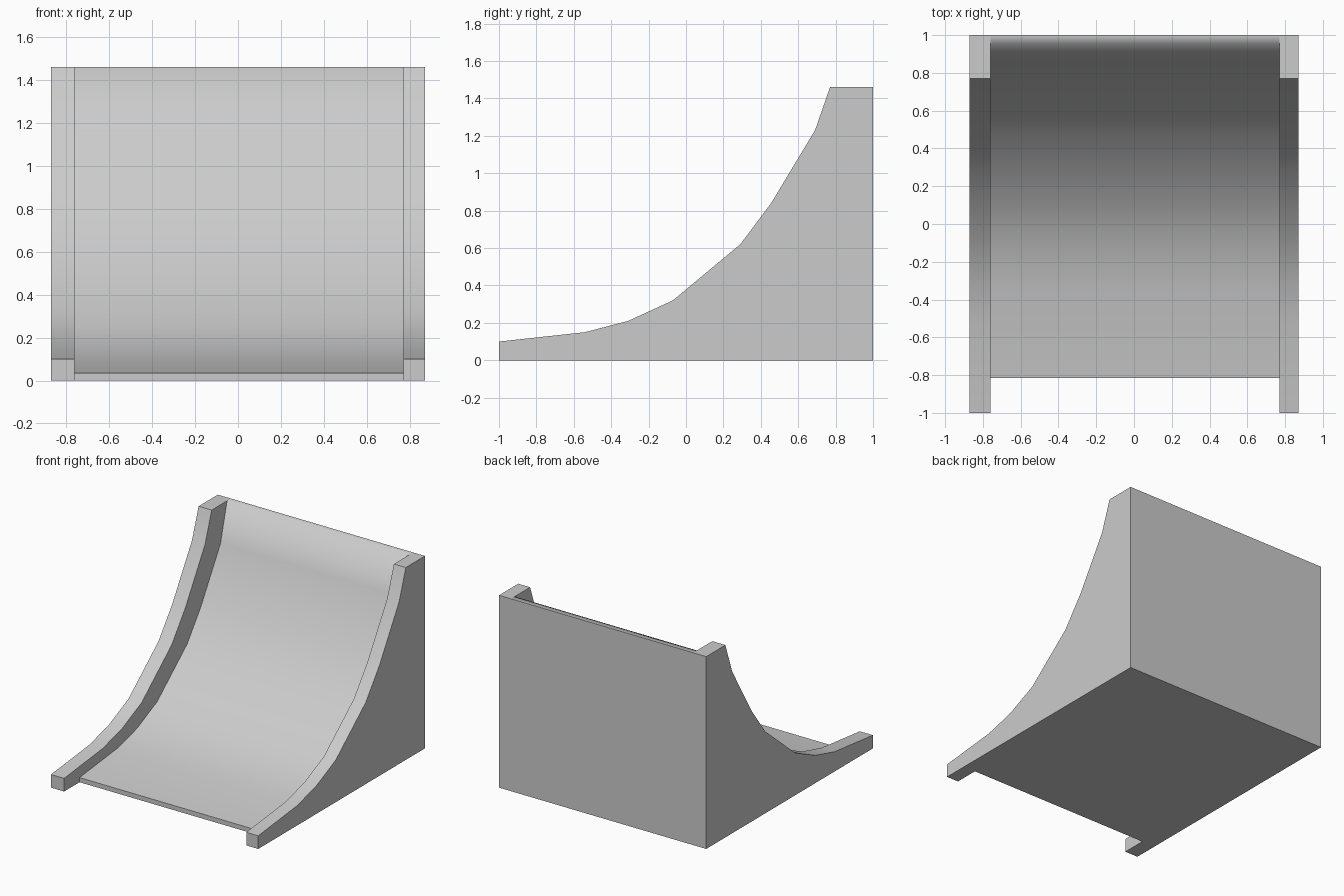
import bpy
import math

if "Cube" in bpy.data.objects:
    bpy.data.objects.remove(bpy.data.objects["Cube"], do_unlink=True)

# Single grey finish
grey = bpy.data.materials.new("light_grey")
grey.use_nodes = True
colour = (0.6, 0.6, 0.6, 1)
grey.diffuse_color = colour
grey.node_tree.nodes["Principled BSDF"].inputs["Base Color"].default_value = colour

TOP = 1.46
curve = [(-1, 0.1), (-0.54, 0.15), (-0.31, 0.21), (-0.07, 0.32),
         (0.29, 0.62), (0.455, 0.84), (0.69, 1.23)]


def prism(name, profile, x0, x1, smooth_angle):
    """Extrude a closed (y, z) profile from x0 to x1."""
    n = len(profile)
    verts = [(x, y, z) for x in (x0, x1) for y, z in profile]
    faces = [list(range(n))[::-1], list(range(n, 2 * n))]
    faces += [(i, (i + 1) % n, (i + 1) % n + n, i + n) for i in range(n)]
    mesh = bpy.data.meshes.new(name)
    mesh.from_pydata(verts, [], faces)
    mesh.materials.append(grey)
    obj = bpy.data.objects.new(name, mesh)
    bpy.context.collection.objects.link(obj)
    bpy.ops.object.select_all(action="DESELECT")
    obj.select_set(True)
    bpy.context.view_layer.objects.active = obj
    bpy.ops.object.shade_smooth_by_angle(angle=math.radians(smooth_angle))
    return obj


# Raised side rails
rail = [(1, 0), (1, TOP), (0.77, TOP)] + curve[::-1] + [(-1, 0)]
prism("right_rail", rail[::-1], -0.87, -0.76, 40)
prism("left_rail", rail[::-1], 0.77, 0.87, 40)

# Recessed curved ramp: the rail curve moved back and down, with a thin top lip
recessed = [(y + 0.185, z - 0.065) for y, z in curve]
ramp = [(-0.815, 0)] + recessed + [(0.955, TOP), (1, TOP), (1, 0)]
prism("ramp", ramp, -0.76, 0.77, 80)
